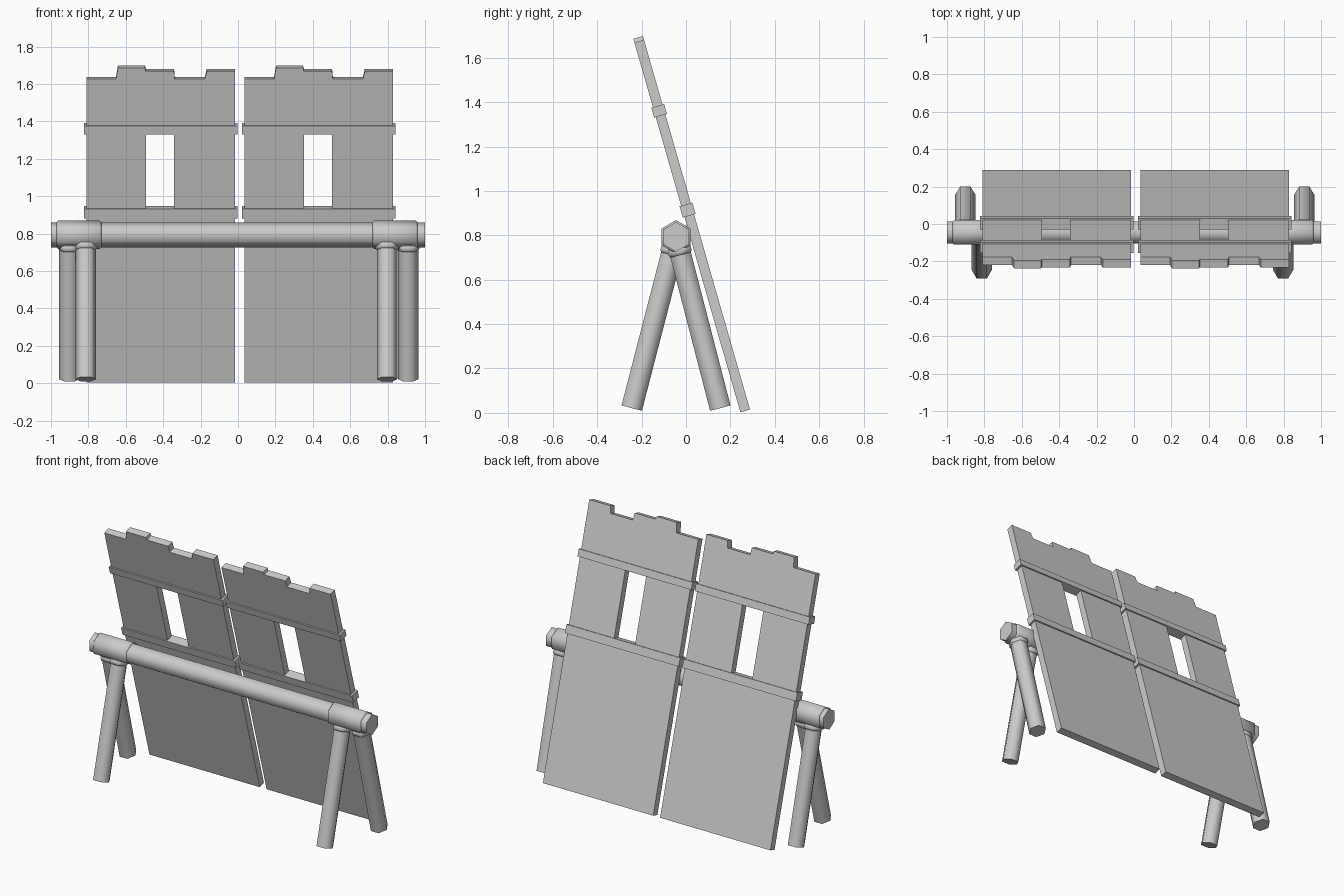
import bpy, bmesh, math
from mathutils import Vector

if "Cube" in bpy.data.objects:
    bpy.data.objects.remove(bpy.data.objects["Cube"])

TILT = math.radians(16)
UP = Vector((0, -math.sin(TILT), math.cos(TILT)))      # up along the leaning panel
OUT = Vector((0, math.cos(TILT), math.sin(TILT)))      # panel thickness direction
FOOT = Vector((0, 0.245, 0.003))                       # lower front edge of panel
THICK = 0.045
X = Vector((1, 0, 0))


def finish(name, bm, smooth=False):
    bmesh.ops.recalc_face_normals(bm, faces=bm.faces[:])
    me = bpy.data.meshes.new(name)
    bm.to_mesh(me)
    bm.free()
    ob = bpy.data.objects.new(name, me)
    bpy.context.collection.objects.link(ob)
    if smooth:
        bpy.ops.object.select_all(action='DESELECT')
        ob.select_set(True)
        bpy.context.view_layer.objects.active = ob
        bpy.ops.object.shade_smooth_by_angle(angle=math.radians(62))
    return ob


def hex_pole(name, origin, axis, side, profile):
    """Six-sided pole: profile is (distance along axis, radius), side points to a corner."""
    bm = bmesh.new()
    other = axis.cross(side)
    rings = []
    for d, r in profile:
        rings.append([bm.verts.new(origin + axis * d + r * (
            side * math.cos(k * math.pi / 3) + other * math.sin(k * math.pi / 3)))
            for k in range(6)])
    for a, b in zip(rings, rings[1:]):
        for k in range(6):
            bm.faces.new((a[k], a[(k + 1) % 6], b[(k + 1) % 6], b[k]))
    bm.faces.new(rings[0])
    bm.faces.new(rings[-1])
    return finish(name, bm, True)


# plank panel with a ragged top and a window in its middle plank
TOP = [(0, 1.688), (.158, 1.688), (.168, 1.75), (.313, 1.75), (.317, 1.732),
       (.468, 1.732), (.472, 1.688), (.633, 1.688), (.643, 1.732), (.795, 1.732)]
SILL, LINTEL = 0.941, 1.406


def panel(name, x0):
    bm = bmesh.new()
    grid = [[bm.verts.new(FOOT + X * (x0 + u) + UP * s) for s in (0, SILL, LINTEL, top)]
            for u, top in TOP]
    for i in range(len(grid) - 1):
        for j in range(3):
            if (i, j) != (4, 1):
                a, b = grid[i], grid[i + 1]
                bm.faces.new((a[j], b[j], b[j + 1], a[j + 1]))
    front = bm.faces[:]
    ext = bmesh.ops.extrude_face_region(bm, geom=front, use_keep_orig=True)
    moved = [g for g in ext['geom'] if isinstance(g, bmesh.types.BMVert)]
    bmesh.ops.translate(bm, verts=moved, vec=OUT * THICK)
    finish(name, bm)


def batten(name, x0, x1, s, height):
    bm = bmesh.new()
    bmesh.ops.create_cube(bm, size=1)
    mid = FOOT + OUT * THICK / 2 + UP * s
    for v in bm.verts:
        c = v.co.copy()
        v.co = mid + X * ((x0 + x1) / 2 + c.x * (x1 - x0)) + OUT * c.y * 0.06 + UP * c.z * height
    finish(name, bm)


for label, x0 in (("left", -0.81), ("right", 0.035)):
    panel(label + "_panel", x0)
    batten(label + "_upper_batten", x0 - 0.013, x0 + 0.807, LINTEL, 0.046)
    batten(label + "_lower_batten", x0 - 0.013, x0 + 0.807, SILL, 0.053)

# horizontal rail
RAIL = Vector((0, -0.045, 0.793))
hex_pole("rail", RAIL, X, Vector((0, 0, 1)), [(-1, .067), (1, .067)])

# collars on the rail, splayed legs and their rings
for label, collar_x, back_x, front_x in (("left", -0.85, -0.902, -0.814),
                                         ("right", 0.84, 0.91, 0.797)):
    hex_pole(label + "_collar", RAIL + X * collar_x, X, Vector((0, 0, 1)),
             [(-.12, .067), (-.112, .0755), (.112, .0755), (.12, .067)])
    for end, x, direction in (("front", front_x, -1), ("back", back_x, 1)):
        a = math.radians(14.5)
        axis = Vector((0, direction * math.sin(a), -math.cos(a)))
        hex_pole(f"{label}_{end}_leg", RAIL + X * x, axis, X, [(0, .055), (.797, .055)])
        hex_pole(f"{label}_{end}_ring", RAIL + X * x, axis, X,
                 [(.045, .05), (.056, .0615), (.075, .0615), (.085, .054)])
